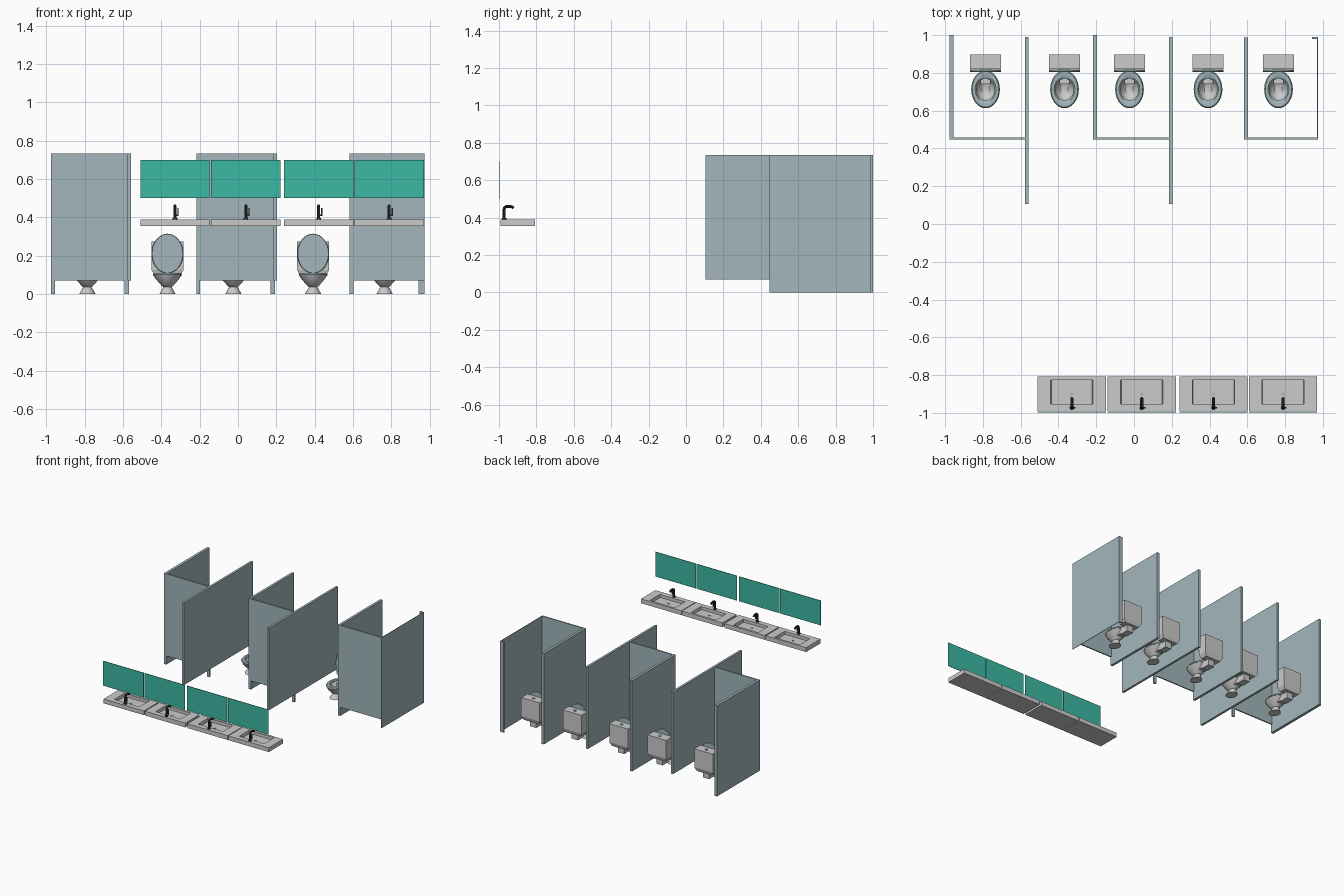
import bpy, bmesh, math
from mathutils import Vector

if "Cube" in bpy.data.objects:
    bpy.data.objects.remove(bpy.data.objects["Cube"])

def mat(name, r, g, b):
    m = bpy.data.materials.new(name)
    m.diffuse_color = (r, g, b, 1)
    m.use_nodes = True
    m.node_tree.nodes["Principled BSDF"].inputs["Base Color"].default_value = m.diffuse_color
    return m

PANEL = mat("blue grey panel", .362, .468, .497)
CERAMIC = mat("light grey ceramic", .60, .60, .60)
MIRROR = mat("teal mirror", .045, .485, .367)
METAL = mat("dark metal", .026, .030, .032)

def finish(name, bm, m, smooth=False):
    bmesh.ops.recalc_face_normals(bm, faces=bm.faces[:])
    me = bpy.data.meshes.new(name)
    bm.to_mesh(me)
    bm.free()
    me.materials.append(m)
    ob = bpy.data.objects.new(name, me)
    bpy.context.collection.objects.link(ob)
    if smooth:
        bpy.ops.object.select_all(action='DESELECT')
        ob.select_set(True)
        bpy.context.view_layer.objects.active = ob
        bpy.ops.object.shade_smooth_by_angle(angle=math.radians(35))
    return ob

def box_bm(x0, x1, y0, y1, z0, z1):
    bm = bmesh.new()
    bmesh.ops.create_cube(bm, size=1)
    for v in bm.verts:
        v.co = Vector(((x0, x1)[v.co.x > 0], (y0, y1)[v.co.y > 0], (z0, z1)[v.co.z > 0]))
    return bm

def box(name, x0, x1, y0, y1, z0, z1, m):
    return finish(name, box_bm(x0, x1, y0, y1, z0, z1), m)

def loft(name, rings, m, closed=False, n=32):
    """Elliptical rings (rx, ry, centre y, z) joined in order."""
    bm = bmesh.new()
    loops = []
    for rx, ry, cy, z in rings:
        loops.append([bm.verts.new((rx * math.cos(2 * math.pi * i / n),
                                    cy + ry * math.sin(2 * math.pi * i / n), z)) for i in range(n)])
    pairs = list(zip(loops, loops[1:]))
    if closed:
        pairs.append((loops[-1], loops[0]))
    else:
        bm.faces.new(loops[0])
        bm.faces.new(loops[-1])
    for a, b in pairs:
        for i in range(n):
            j = (i + 1) % n
            bm.faces.new((a[i], a[j], b[j], b[i]))
    return finish(name, bm, m, True)

def repeat(parts, xs):
    """Place the parts at each x, sharing their meshes."""
    for k, x in enumerate(xs):
        for p in parts:
            ob = p if k == 0 else p.copy()
            if k:
                bpy.context.collection.objects.link(ob)
            ob.location.x = x

TOP = .734
# side walls reaching the floor
box("stall_wall", -.977, -.955, .447, 1.0, 0, TOP, PANEL)
box("stall_wall", -.217, -.197, .447, 1.0, 0, TOP, PANEL)
box("stall_wall", .583, .603, .447, .987, 0, TOP, PANEL)
# thin end wall with its back post
box("end_wall", .970, .974, .447, .99, 0, TOP, PANEL)
box("end_wall_post", .942, .970, .98, .99, 0, TOP, PANEL)
# raised dividers, each with an open door in line, and a leg
for x in (-.567, .195):
    box("divider", x - .009, x + .009, .447, .99, .07, TOP, PANEL)
    box("open_door", x - .009, x + .009, .105, .447, .07, TOP, PANEL)
    box("divider_leg", x - .026, x - .003, .447, .459, 0, .07, PANEL)
# closed doors
for x0, x1 in ((-.955, -.576), (-.197, .186), (.603, .970)):
    box("closed_door", x0, x1, .447, .457, .07, TOP, PANEL)

# toilet bowl, seat and raised lid
bowl = loft("toilet_bowl", [(.042, .050, .69, 0), (.036, .042, .692, .012), (.022, .030, .70, .036),
                            (.032, .045, .70, .045), (.058, .078, .705, .075), (.072, .095, .712, .096),
                            (.050, .060, .712, .096), (.040, .048, .712, .07), (.02, .025, .712, .055)], CERAMIC)
seat = loft("toilet_seat", [(.074, .098, .713, .096), (.076, .100, .713, .101), (.070, .094, .713, .109),
                            (.055, .067, .713, .109), (.048, .058, .713, .103), (.049, .059, .713, .096)],
            PANEL, closed=True)
lid = loft("toilet_lid", [(.080, .101, 0, -.007), (.083, .104, 0, -.004),
                          (.083, .104, 0, .004), (.080, .101, 0, .007)], PANEL)
lid.rotation_euler.x = math.pi / 2
lid.location = (0, .812, .211)

# tank with a narrowed bottom, flush button and outlet
bm = box_bm(-.083, .083, .82, .898, .095, .275)
bmesh.ops.bisect_plane(bm, geom=bm.verts[:] + bm.edges[:] + bm.faces[:],
                       plane_co=(0, 0, .125), plane_no=(0, 0, 1))
for v in bm.verts:
    if v.co.z < .1:
        v.co.x *= .8
        v.co.y = .855 + (v.co.y - .855) * .75
tank = finish("toilet_tank", bm, CERAMIC)
button = loft("flush_button", [(.012, .012, .86, .274), (.012, .012, .86, .281)], CERAMIC, n=16)
outlet = box("tank_outlet", -.028, .028, .79, .865, .045, .10, CERAMIC)
neck = box("bowl_neck", -.026, .026, .74, .80, .055, .092, CERAMIC)
repeat([bowl, seat, lid, tank, button, outlet, neck], (-.786, -.368, -.024, .392, .765))

# sink slab with a recessed basin
bm = box_bm(-.181, .181, -.992, -.808, .355, .390)
top = max(bm.faces, key=lambda f: f.calc_center_median().z)
bmesh.ops.inset_region(bm, faces=[top], thickness=.02)
for v in top.verts:
    v.co.x = math.copysign(.112, v.co.x)
    v.co.y = -.952 if v.co.y < -.9 else -.825
ext = bmesh.ops.extrude_face_region(bm, geom=[top])
for v in ext["geom"]:
    if isinstance(v, bmesh.types.BMVert):
        v.co.z -= .024
        v.co.x *= .96
bmesh.ops.delete(bm, geom=[top], context='FACES_ONLY')
sink = finish("sink", bm, CERAMIC)
drain = loft("drain", [(.009, .009, -.90, .365), (.009, .009, -.90, .369)], PANEL, n=16)
mirror = box("mirror", -.181, .181, -.998, -.994, .50, .70, MIRROR)

# tap: curved spout tube, foot and side lever
cu = bpy.data.curves.new("tap_spout", 'CURVE')
cu.dimensions = '3D'
cu.bevel_depth = .008
cu.bevel_resolution = 2
cu.use_fill_caps = True
path = [(-.973, .388), (-.973, .440), (-.970, .452), (-.962, .459), (-.945, .460), (-.930, .457), (-.922, .449)]
sp = cu.splines.new('POLY')
sp.points.add(len(path) - 1)
for p, (y, z) in zip(sp.points, path):
    p.co = (0, y, z, 1)
spout = bpy.data.objects.new("tap_spout", cu)
bpy.context.collection.objects.link(spout)
cu.materials.append(METAL)
bpy.ops.object.select_all(action='DESELECT')
spout.select_set(True)
bpy.context.view_layer.objects.active = spout
bpy.ops.object.convert(target='MESH')
spout = bpy.context.view_layer.objects.active
bpy.ops.object.shade_smooth_by_angle(angle=math.radians(40))
foot = loft("tap_foot", [(.012, .012, -.973, .389), (.012, .012, -.973, .398)], METAL, n=16)
arm = box("tap_lever_arm", .006, .018, -.978, -.968, .408, .416, METAL)
lever = box("tap_lever", .013, .019, -.977, -.969, .408, .448, METAL)
repeat([sink, drain, mirror, spout, foot, arm, lever], (-.329, .041, .421, .789))
